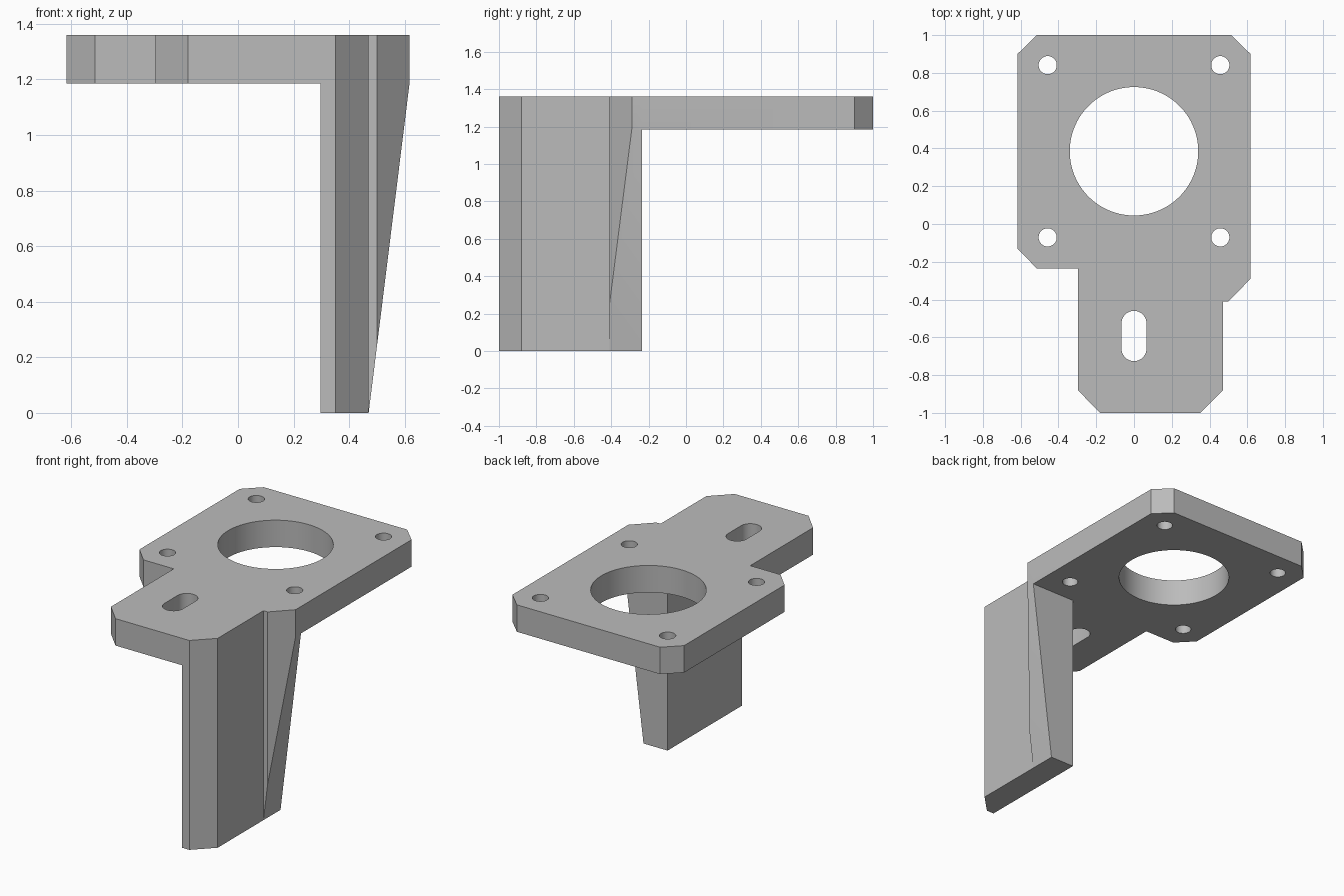
import bpy, bmesh, math
from mathutils import Vector

if "Cube" in bpy.data.objects:
    bpy.data.objects.remove(bpy.data.objects["Cube"], do_unlink=True)

TOP, UNDER, BACK = 1.36, 1.185, -0.235
LEG_X, RIM_X = 0.47, 0.617

grey = bpy.data.materials.new("plain grey")
grey.use_nodes = True
colour = (0.5, 0.5, 0.5, 1)
grey.diffuse_color = colour
grey.node_tree.nodes["Principled BSDF"].inputs["Base Color"].default_value = colour


def add_object(name, bm):
    bmesh.ops.recalc_face_normals(bm, faces=bm.faces)
    mesh = bpy.data.meshes.new(name)
    bm.to_mesh(mesh)
    bm.free()
    mesh.materials.append(grey)
    obj = bpy.data.objects.new(name, mesh)
    bpy.context.collection.objects.link(obj)
    return obj


def prism(outline, z0, z1):
    """Extrude a flat outline upward."""
    bm = bmesh.new()
    face = bm.faces.new([bm.verts.new((x, y, z0)) for x, y in outline])
    new = bmesh.ops.extrude_face_region(bm, geom=[face])["geom"]
    verts = [v for v in new if isinstance(v, bmesh.types.BMVert)]
    bmesh.ops.translate(bm, verts=verts, vec=(0, 0, z1 - z0))
    return bm


def slot(x, y, r, half=0.0, n=48):
    """Circle outline, stretched along y by half on each side."""
    pts = []
    for i in range(n):
        a = 2 * math.pi * (i + 0.5) / n
        pts.append((x + r * math.cos(a),
                    y + r * math.sin(a) + math.copysign(half, math.sin(a))))
    return pts


def boolean(target, tool, operation):
    mod = target.modifiers.new(tool.name, 'BOOLEAN')
    mod.operation, mod.object, mod.solver = operation, tool, 'EXACT'
    bpy.context.view_layer.objects.active = target
    bpy.ops.object.modifier_apply(modifier=mod.name)
    bpy.data.objects.remove(tool, do_unlink=True)


# Edge shared by plate and leg
shared = [(RIM_X, -0.29), (0.5, -0.41), (LEG_X, -0.41), (LEG_X, -0.88), (0.35, -1)]

# Top plate with chamfered corners and a front tongue
bracket = add_object("motor_bracket", prism(
    [(-0.515, 1), (0.515, 1), (RIM_X, 0.9)] + shared +
    [(-0.18, -1), (-0.297, -0.88), (-0.297, BACK), (-0.515, BACK),
     (-RIM_X, -0.13), (-RIM_X, 0.9)], UNDER, TOP))

# Vertical leg with its side gusset tapering to nothing at the foot
bm = prism([(RIM_X, BACK)] + shared + [(0.297, -1), (0.297, BACK)], 0, TOP)
taper = Vector((UNDER, 0, LEG_X - RIM_X))
cut = bmesh.ops.bisect_plane(bm, geom=bm.verts[:] + bm.edges[:] + bm.faces[:],
                             plane_co=(LEG_X, 0, 0), plane_no=taper,
                             clear_outer=True, dist=1e-5)
rim = [e for e in bm.edges if e.is_boundary]
bmesh.ops.holes_fill(bm, edges=rim, sides=0)
boolean(bracket, add_object("leg", bm), 'UNION')

# Plate openings: centre bore, four screw holes, adjusting slot
openings = [slot(0, 0.385, 0.34, n=96), slot(0, -0.593, 0.066, 0.067)]
openings += [slot(sx * 0.457, 0.385 + sy * 0.456, 0.048)
             for sx in (-1, 1) for sy in (-1, 1)]
for outline in openings:
    boolean(bracket, add_object("opening", prism(outline, 1, 1.5)), 'DIFFERENCE')

# Two bolt holes through the leg
for z in (0.297, 0.885):
    bm = prism(slot(0, 0, 0.065), -0.3, 0.3)
    for v in bm.verts:
        x, y, depth = v.co
        v.co = (0.4 + depth, y - 0.71, z + x)
    boolean(bracket, add_object("bolt_hole", bm), 'DIFFERENCE')

# Clean coplanar seams and smooth the round walls
bm = bmesh.new()
bm.from_mesh(bracket.data)
bmesh.ops.remove_doubles(bm, verts=bm.verts, dist=1e-4)
bmesh.ops.dissolve_limit(bm, angle_limit=0.01, verts=bm.verts, edges=bm.edges)
bm.to_mesh(bracket.data)
bm.free()
bpy.ops.object.select_all(action='DESELECT')
bracket.select_set(True)
bpy.context.view_layer.objects.active = bracket
bpy.ops.object.shade_smooth_by_angle(angle=math.radians(20))
